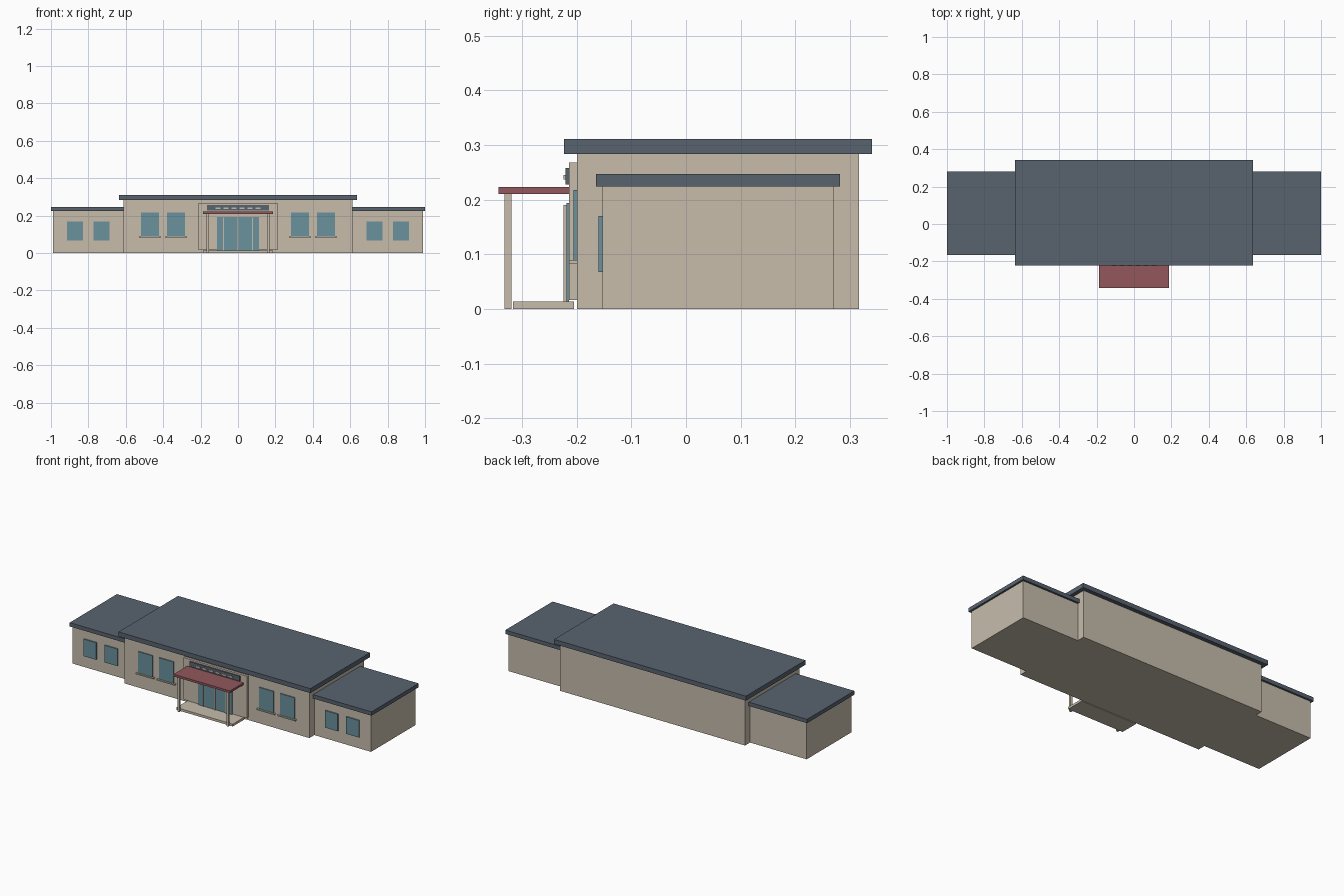
import bpy

cube = bpy.data.objects.get("Cube")
if cube:
    bpy.data.objects.remove(cube, do_unlink=True)


def make_material(name, rgb):
    linear = [((c / 255 + 0.055) / 1.055) ** 2.4 for c in rgb]
    mat = bpy.data.materials.new(name)
    mat.use_nodes = True
    mat.diffuse_color = (*linear, 1)
    mat.node_tree.nodes["Principled BSDF"].inputs["Base Color"].default_value = (*linear, 1)
    return mat


WALL = make_material("warm beige", (199, 188, 171))
ROOF = make_material("slate grey", (89, 99, 111))
GLASS = make_material("blue glass", (106, 145, 158))
RED = make_material("dull red", (146, 87, 93))


def box(name, mat, x, y, z):
    """Box from (min, max) ranges on each axis."""
    bpy.ops.mesh.primitive_cube_add(size=1, location=[sum(r) / 2 for r in (x, y, z)])
    obj = bpy.context.object
    obj.name = name
    obj.scale = [r[1] - r[0] for r in (x, y, z)]
    bpy.ops.object.transform_apply(location=False, rotation=False, scale=True)
    obj.data.materials.append(mat)
    return obj


def pair(name, mat, x, y, z):
    """The same box on both sides of the centre."""
    box("left_" + name, mat, x, y, z)
    box("right_" + name, mat, (-x[1], -x[0]), y, z)


# Central hall and lower side wings
box("main_walls", WALL, (-0.613, 0.613), (-0.2, 0.317), (0, 0.284))
box("main_roof", ROOF, (-0.636, 0.636), (-0.223, 0.341), (0.284, 0.311))
pair("wing_walls", WALL, (0.613, 0.989), (-0.153, 0.27), (0, 0.224))
pair("wing_roof", ROOF, (0.613, 1.0), (-0.165, 0.282), (0.224, 0.247))

# Windows with sills on the hall, plain windows on the wings
for label, cx in (("inner", 0.331), ("outer", 0.47)):
    pair(label + "_main_window", GLASS, (cx - 0.048, cx + 0.048), (-0.206, -0.2), (0.09, 0.218))
    pair(label + "_window_sill", WALL, (cx - 0.059, cx + 0.059), (-0.214, -0.2), (0.083, 0.09))
for label, cx in (("inner", 0.73), ("outer", 0.871)):
    pair(label + "_wing_window", GLASS, (cx - 0.042, cx + 0.042), (-0.16, -0.153), (0.068, 0.17))

# Entrance surround, glazed doors and door bars
box("entrance_surround", WALL, (-0.211, 0.211), (-0.214, -0.2), (0.016, 0.268))
box("entrance_doors", GLASS, (-0.112, 0.112), (-0.219, -0.214), (0.014, 0.194))
for cx in (-0.077, 0, 0.077):
    box("door_bar", WALL, (cx - 0.003, cx + 0.003), (-0.224, -0.214), (0.014, 0.19))

# Porch: platform, posts and canopy
box("porch_platform", WALL, (-0.187, 0.187), (-0.317, -0.205), (0, 0.014))
pair("porch_post", WALL, (0.156, 0.168), (-0.332, -0.32), (0, 0.21))
box("porch_canopy", RED, (-0.187, 0.187), (-0.343, -0.214), (0.21, 0.223))

# Board above the canopy with a row of plain pale plates
box("entrance_board", ROOF, (-0.166, 0.166), (-0.221, -0.214), (0.228, 0.258))
for i in range(6):
    cx = (i - 2.5) * 0.043
    box("board_plate", WALL, (cx - 0.014, cx + 0.014), (-0.224, -0.221), (0.237, 0.245))
